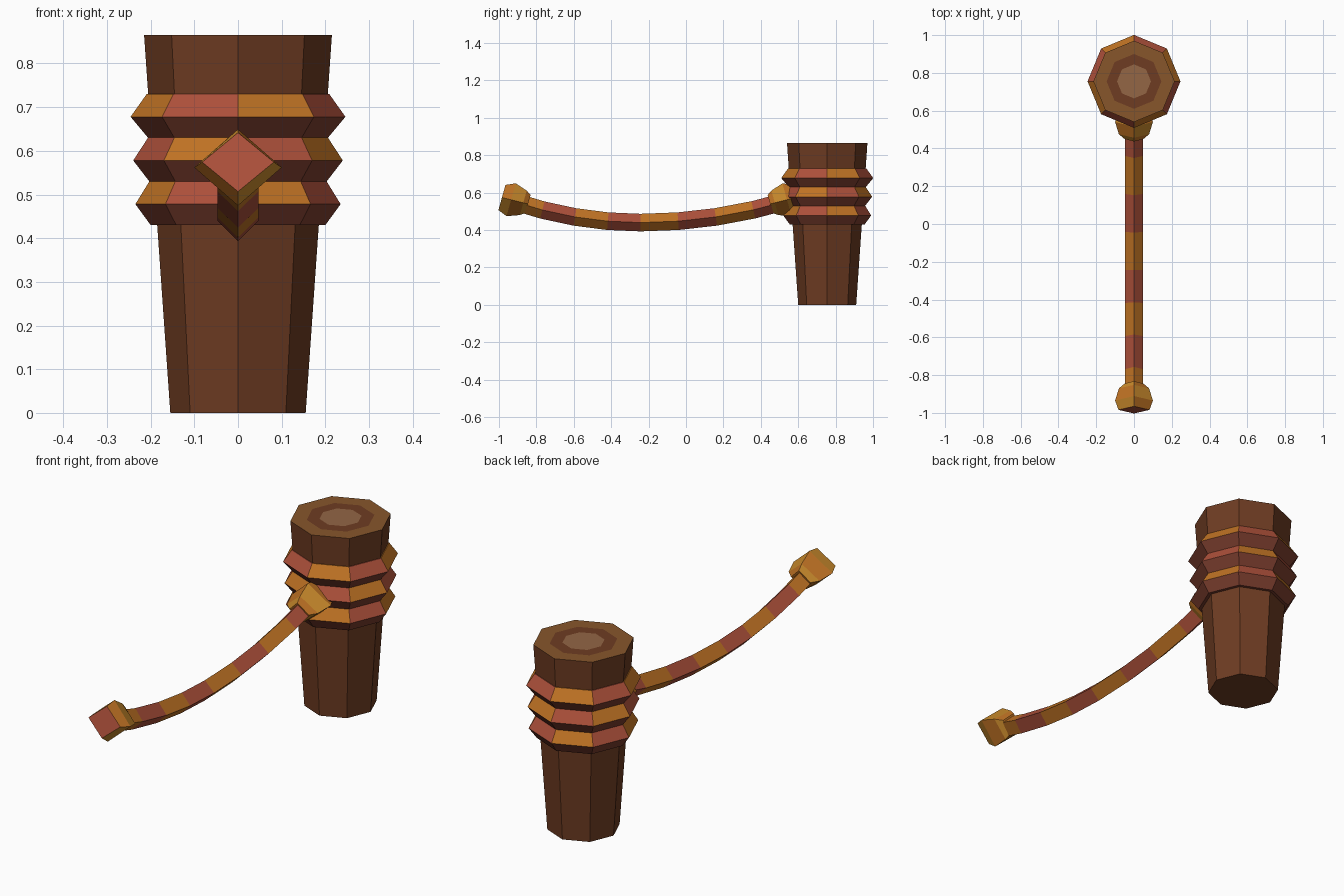
import bpy, bmesh, math
from mathutils import Vector

if "Cube" in bpy.data.objects:
    bpy.data.objects.remove(bpy.data.objects["Cube"])


def material(name, hex_code):
    srgb = [int(hex_code[i:i + 2], 16) / 255 for i in (0, 2, 4)]
    m = bpy.data.materials.new(name)
    m.diffuse_color = [((c + 0.055) / 1.055) ** 2.4 for c in srgb] + [1]
    m.use_nodes = True
    m.node_tree.nodes["Principled BSDF"].inputs["Base Color"].default_value = m.diffuse_color
    return m


MATS = [material(*p) for p in (("bark", "6e3c22"), ("orange", "c07324"), ("red", "ad503a"),
                               ("under_red", "7c3e2e"), ("cut_rim", "87562b"),
                               ("cut_core", "936645"), ("gold", "c98a2c"))]
BARK, ORANGE, RED, UNDER, RIM, CORE, GOLD = range(7)


def loft(name, rings, paint, start_cap=None, end_cap=None):
    """Skin equal-sized rings; paint(ring, side) gives each face's material."""
    bm = bmesh.new()
    rows = [[bm.verts.new(p) for p in r] for r in rings]
    n = len(rows[0])
    for i in range(len(rows) - 1):
        for j in range(n):
            k = (j + 1) % n
            f = bm.faces.new((rows[i][j], rows[i][k], rows[i + 1][k], rows[i + 1][j]))
            f.material_index = paint(i, j)
    if start_cap is not None:
        bm.faces.new(rows[0][::-1]).material_index = start_cap
    if end_cap is not None:
        bm.faces.new(rows[-1]).material_index = end_cap
    bmesh.ops.recalc_face_normals(bm, faces=bm.faces)
    me = bpy.data.meshes.new(name)
    bm.to_mesh(me)
    bm.free()
    for m in MATS:
        me.materials.append(m)
    ob = bpy.data.objects.new(name, me)
    bpy.context.collection.objects.link(ob)
    return ob


POST_Y = 0.755


def octagon(r, z):
    return [Vector((r * math.cos(a * math.pi / 4), POST_Y + r * math.sin(a * math.pi / 4), z))
            for a in range(8)]


def diamond(y, z, slope, rx, rz):
    """Four-sided section square to a path of the given slope in the y-z plane."""
    t = math.atan(slope)
    up = Vector((0, -math.sin(t), math.cos(t))) * rz
    side = Vector((rx, 0, 0))
    c = Vector((0, y, z))
    return [c + side, c + up, c - side, c - up]


# Tapered post with growth rings on the cut top
loft("post", [octagon(.155, 0), octagon(.185, .43), octagon(.215, .865),
              octagon(.145, .865), octagon(.09, .865)],
     lambda i, j: (BARK, BARK, RIM, BARK)[i], BARK, CORE)

# Three rope wraps with alternating colours
for w, peak in enumerate((.235, .24, .246)):
    z = .43 + .1 * w
    r = .2 + .003 * w
    loft(f"rope_wrap_{w + 1}",
         [octagon(.18, z), octagon(r, z), octagon(peak, z + .048),
          octagon(r + .003, z + .1), octagon(.18, z + .1)],
         lambda i, j, w=w: UNDER if i < 2 else (RED if (j + w) % 2 else ORANGE))

# Sagging rope, lowest where its two halves meet
LOW_Y, LOW_Z, RISE = -.243, .44, .12
spots = [LOW_Y - .175 * k for k in range(4, 0, -1)] + [LOW_Y + .201 * k for k in range(5)]
sections = []
for y in spots:
    half = .7 if y < LOW_Y else .8
    t = (y - LOW_Y) / half
    sections.append(diamond(y, LOW_Z + RISE * t * t, 2 * RISE * t / half, .047, .047))
loft("hanging_rope", sections, lambda i, j: RED if i % 2 else ORANGE, ORANGE, RED)

# Barrel knots at both rope ends, tilted along the rope
for name, y, out in (("outer_knot", -.935, -1), ("post_knot", .54, 1)):
    slope = .28 * out
    rings = [diamond(y + out * d, .562 + .25 * d, slope, rx, rz)
             for d, rx, rz in ((-.09, .05, .05), (-.065, .08, .068), (0, .1, .091), (.049, .082, .07))]
    loft(name, rings, lambda i, j: GOLD if (i + j) % 2 else ORANGE, ORANGE, RED)
